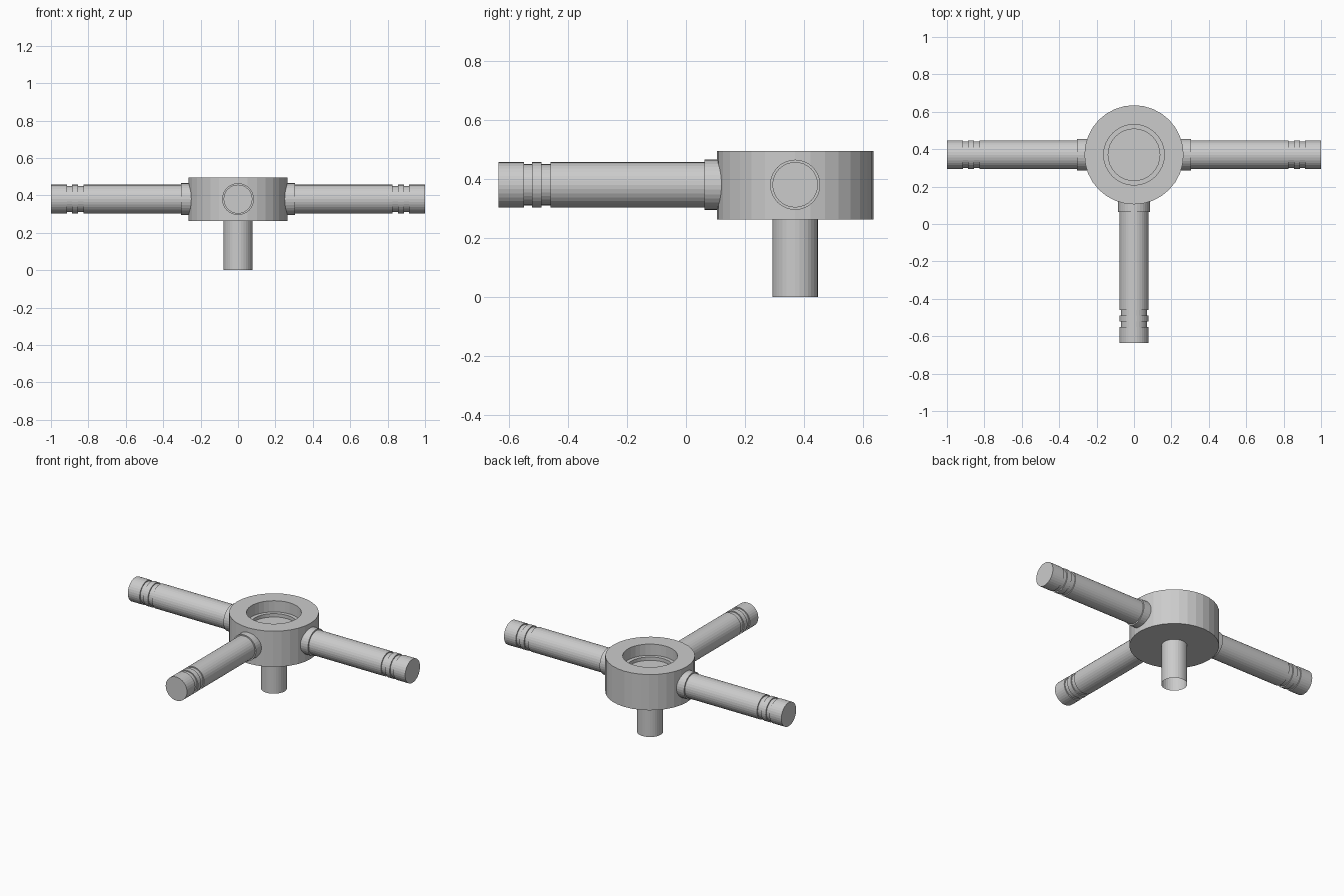
import bpy, bmesh
from math import cos, sin, tau, pi
from mathutils import Matrix

if "Cube" in bpy.data.objects:
    bpy.data.objects.remove(bpy.data.objects["Cube"])

SIDES = 32
HUB_Y = 0.37
ARM_Z = 0.38


def lathe(name, profile, matrix, cap_start=True, cap_end=True):
    """Spin (radius, height) points around local z, then place the part."""
    bm = bmesh.new()
    rings = [[bm.verts.new((r * cos(tau * i / SIDES), r * sin(tau * i / SIDES), h))
              for i in range(SIDES)] for r, h in profile]
    for a, b in zip(rings, rings[1:]):
        for i in range(SIDES):
            j = (i + 1) % SIDES
            bm.faces.new((a[i], a[j], b[j], b[i]))
    if cap_start:
        bm.faces.new(rings[0][::-1])
    if cap_end:
        bm.faces.new(rings[-1])
    bm.transform(matrix)
    mesh = bpy.data.meshes.new(name)
    bm.to_mesh(mesh)
    bm.free()
    obj = bpy.data.objects.new(name, mesh)
    bpy.context.collection.objects.link(obj)
    return obj


# Hub with a stepped recess in the top
lathe("hub", [(0.265, 0.262), (0.265, 0.495), (0.162, 0.495), (0.162, 0.422),
              (0.138, 0.422), (0.138, 0.40)],
      Matrix.Translation((0, HUB_Y, 0)))

# Hollow stem, open at the bottom
lathe("stem", [(0.077, 0), (0.077, 0.27)],
      Matrix.Translation((0, HUB_Y, 0)), cap_start=False)

# Arms: collar at the hub, two grooves near the tip
R, G, C = 0.077, 0.070, 0.085
arm_profile = [(C, 0.20), (C, 0.305), (R, 0.305), (R, 0.825), (G, 0.825), (G, 0.855),
               (R, 0.855), (R, 0.888), (G, 0.888), (G, 0.915), (R, 0.915), (R, 1.0)]
for name, angle, reach in (("right_arm", 0, 1), ("left_arm", pi, 1),
                           ("front_arm", -pi / 2, 1.005)):
    place = (Matrix.Translation((0, HUB_Y, ARM_Z)) @ Matrix.Rotation(angle, 4, 'Z')
             @ Matrix.Rotation(pi / 2, 4, 'Y') @ Matrix.Diagonal((1, 1, reach, 1)))
    lathe(name, arm_profile, place)
